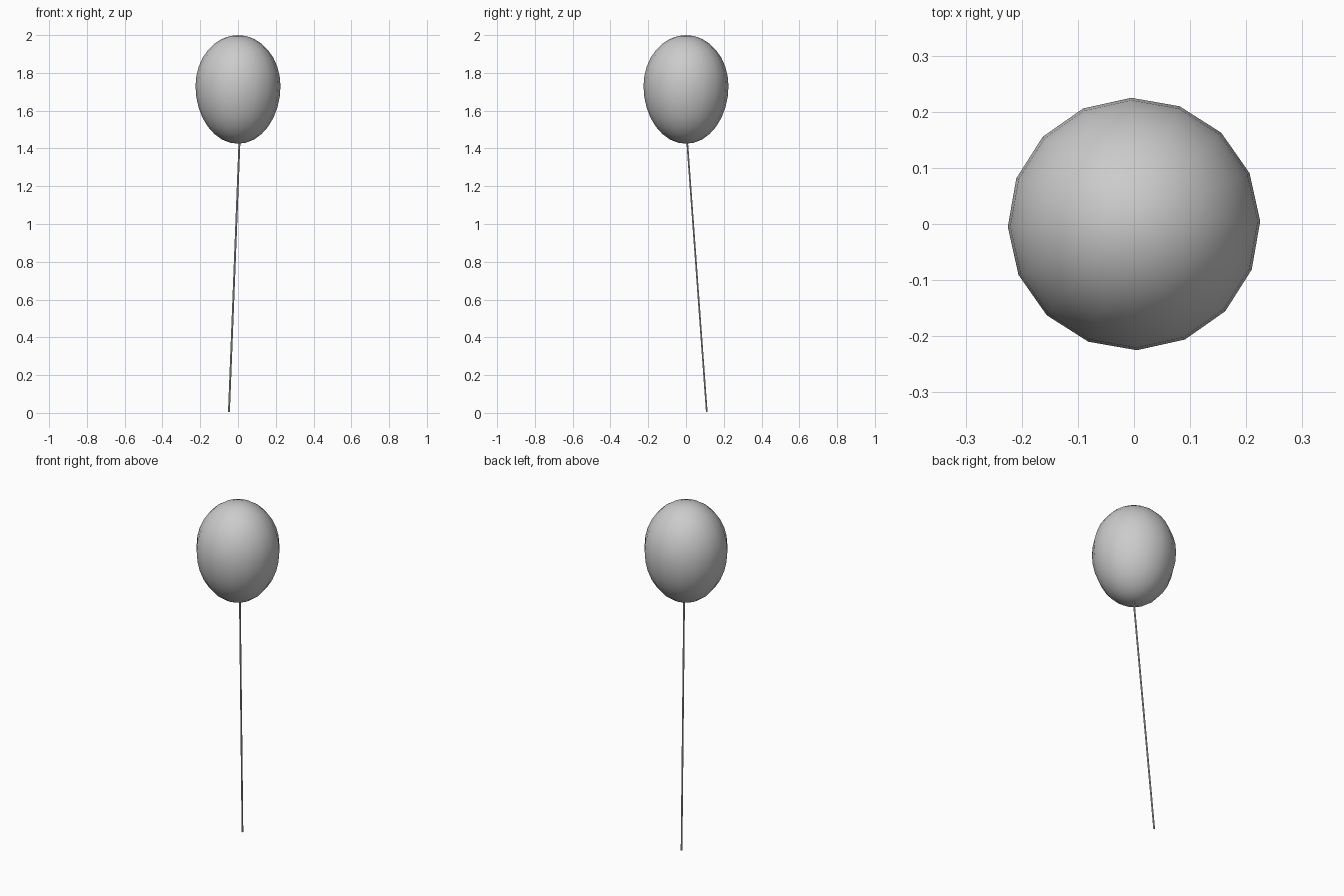
import bpy, bmesh, math
from mathutils import Vector

if "Cube" in bpy.data.objects:
    bpy.data.objects.remove(bpy.data.objects["Cube"])


def make_object(name, bm, smooth):
    bmesh.ops.recalc_face_normals(bm, faces=bm.faces)
    for f in bm.faces:
        f.smooth = smooth
    mesh = bpy.data.meshes.new(name)
    bm.to_mesh(mesh)
    bm.free()
    ob = bpy.data.objects.new(name, mesh)
    bpy.context.collection.objects.link(ob)
    return ob


# Balloon: 16-sided sphere stretched into an egg, widest above its middle
MID, TOP, BOTTOM, RADIUS = 1.73, 2.0, 1.425, 0.225
bm = bmesh.new()
bmesh.ops.create_uvsphere(bm, u_segments=16, v_segments=16, radius=1)
turn = math.radians(1.3)
for v in bm.verts:
    x, y, z = v.co
    v.co = (RADIUS * (x * math.cos(turn) - y * math.sin(turn)),
            RADIUS * (x * math.sin(turn) + y * math.cos(turn)),
            MID + z * ((TOP - MID) if z > 0 else (MID - BOTTOM)))
make_object("balloon", bm, True)

# String: thin slanted rod hanging from the underside
start, end = Vector((-0.048, 0.11, 0.004)), Vector((0.008, 0.006, 1.44))
axis = end - start
bm = bmesh.new()
bmesh.ops.create_cone(bm, cap_ends=True, segments=6, radius1=0.005,
                      radius2=0.005, depth=axis.length)
rot = axis.to_track_quat('Z', 'Y')
for v in bm.verts:
    v.co = rot @ v.co + (start + end) / 2
    v.co.z = max(v.co.z, 0)
make_object("string", bm, False)
